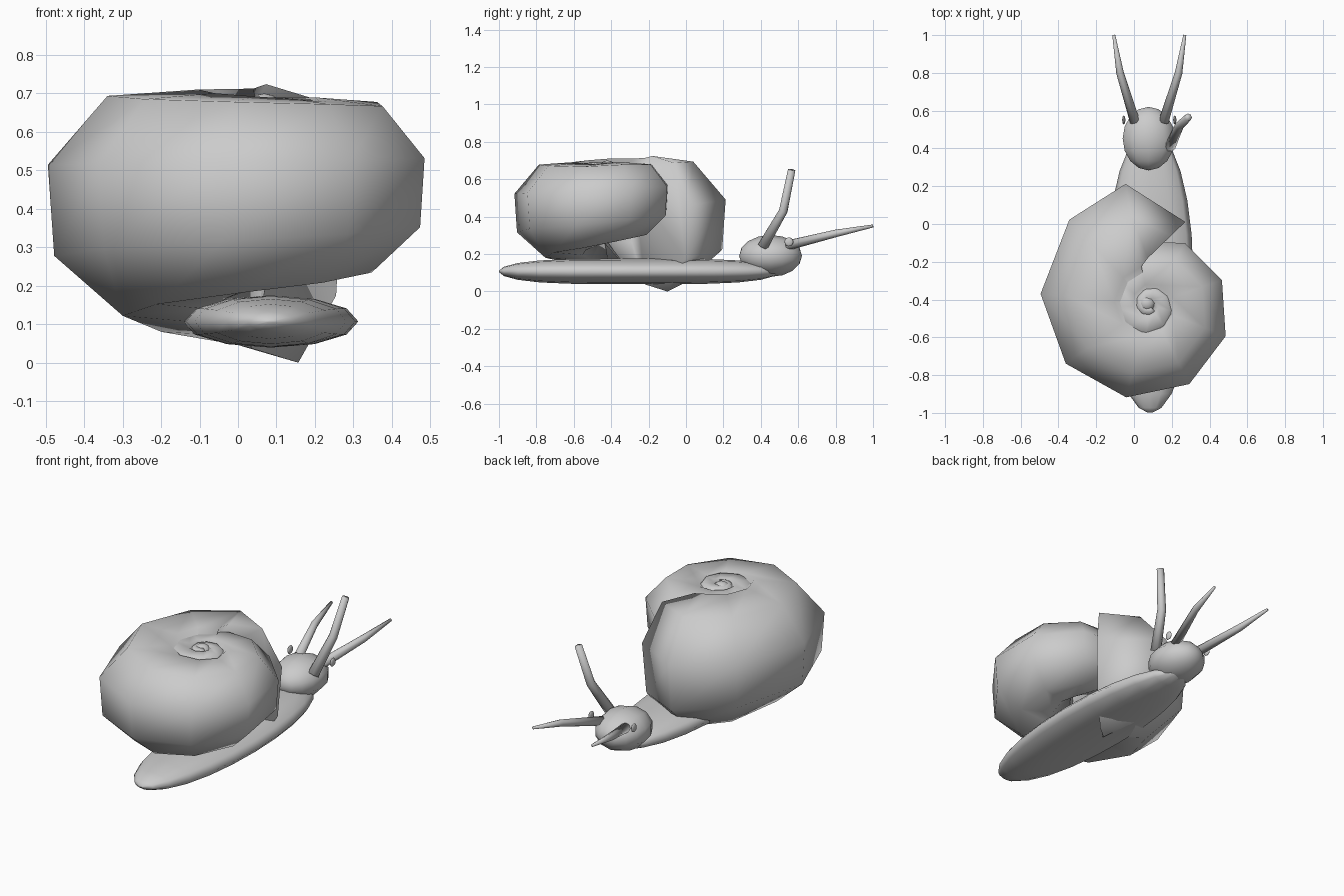
import bpy, bmesh
from math import sin, cos, pi, radians, exp, sqrt
from mathutils import Vector

if "Cube" in bpy.data.objects:
    bpy.data.objects.remove(bpy.data.objects["Cube"])


def loft(name, rings):
    """Skin a list of equal-sized closed rings and cap both ends."""
    bm = bmesh.new()
    vs = [[bm.verts.new(p) for p in r] for r in rings]
    n = len(vs[0])
    for a, b in zip(vs, vs[1:]):
        for i in range(n):
            bm.faces.new((a[i], a[(i + 1) % n], b[(i + 1) % n], b[i]))
    bm.faces.new(vs[0])
    bm.faces.new(vs[-1])
    bmesh.ops.recalc_face_normals(bm, faces=bm.faces)
    me = bpy.data.meshes.new(name)
    bm.to_mesh(me)
    bm.free()
    me.shade_smooth()
    ob = bpy.data.objects.new(name, me)
    bpy.context.collection.objects.link(ob)
    return ob


def ellipsoid(name, loc, half, seg, rings, rot=(0, 0, 0)):
    bpy.ops.mesh.primitive_uv_sphere_add(segments=seg, ring_count=rings, radius=1,
                                         location=loc, rotation=rot)
    ob = bpy.context.object
    ob.name = name
    ob.scale = half
    bpy.ops.object.shade_smooth()
    return ob


def stalk(name, pts, radii, n=8):
    pts = [Vector(p) for p in pts]
    rings = []
    for i, (p, r) in enumerate(zip(pts, radii)):
        d = pts[min(i + 1, len(pts) - 1)] - pts[max(i - 1, 0)]
        q = d.to_track_quat('Z', 'Y')
        rings.append([p + q @ Vector((r * cos(2 * pi * k / n), r * sin(2 * pi * k / n), 0))
                      for k in range(n)])
    return loft(name, rings)


# Shell: octagonal tube wound as a shrinking spiral, closed at the mouth
AX, AY = 0.08, -0.43


def shell_ring(deg, rc, rad, zc, high=None, ax=AX, ay=AY, phase=18.5):
    t = radians(deg)
    high = high or rad
    ring = []
    for k in range(8):
        a = radians(phase + 45 * k)
        r = rc + rad * cos(a)
        ring.append((ax + r * cos(t), ay + r * sin(t), zc + high * sin(a)))
    return ring


# the mouth ring is turned away from the spiral's radial plane
rings = [shell_ring(44, 0, 0.225, 0.362, 0.375, 0.115, -0.14, 15)]
for i in range(24):
    deg = max(101, 92 + 41 * i)
    s = exp(-0.0017 * (deg - 100))
    if deg > 440:                       # inner whorls tighten faster
        s *= exp(-0.0016 * (deg - 440))
    rad = 0.352 * s
    outer = 0.655 * s
    if deg < 174:
        zc = 0.416 - 0.0005 * (174 - deg)
    elif deg < 345:
        zc = 0.416 + 0.00025 * (deg - 174)
    else:
        zc = 0.69 - 0.95 * rad
    rings.append(shell_ring(deg, outer - 0.948 * rad, rad, zc))
loft("shell", rings)

# Spire tip
ellipsoid("spire_tip", (0.068, -0.42, 0.665), (0.045, 0.045, 0.035), 8, 6)

# Foot: flat blunt-ended sole
foot = []
for i in range(13):
    t = -0.999 * cos(pi * i / 12)
    w, h = 0.228 * sqrt(1 - t * t), 0.068 * sqrt(1 - t ** 4)
    foot.append([(0.085 + w * cos(pi * k / 6), -0.25 + 0.75 * t, 0.107 + h * sin(pi * k / 6))
                 for k in range(12)])
loft("foot", foot)

# Head
ellipsoid("head", (0.078, 0.452, 0.19), (0.145, 0.112, 0.168), 10, 8, (pi / 2, 0, 0))

# Paired feelers and eyes
for side, label in ((-1, "left"), (1, "right")):
    x = lambda d: 0.081 + side * d
    stalk(label + "_feeler",
          [(x(0.075), 0.54, 0.245), (x(0.155), 0.8, 0.31), (x(0.188), 1.0, 0.35)],
          (0.027, 0.02, 0.008))
    ellipsoid(label + "_eye", (x(0.135), 0.55, 0.265), (0.009, 0.024, 0.024), 8, 6)

# Single raised stalk
stalk("upright_stalk", [(0.19, 0.41, 0.24), (0.24, 0.52, 0.43), (0.287, 0.565, 0.65)],
      (0.03, 0.024, 0.02))
